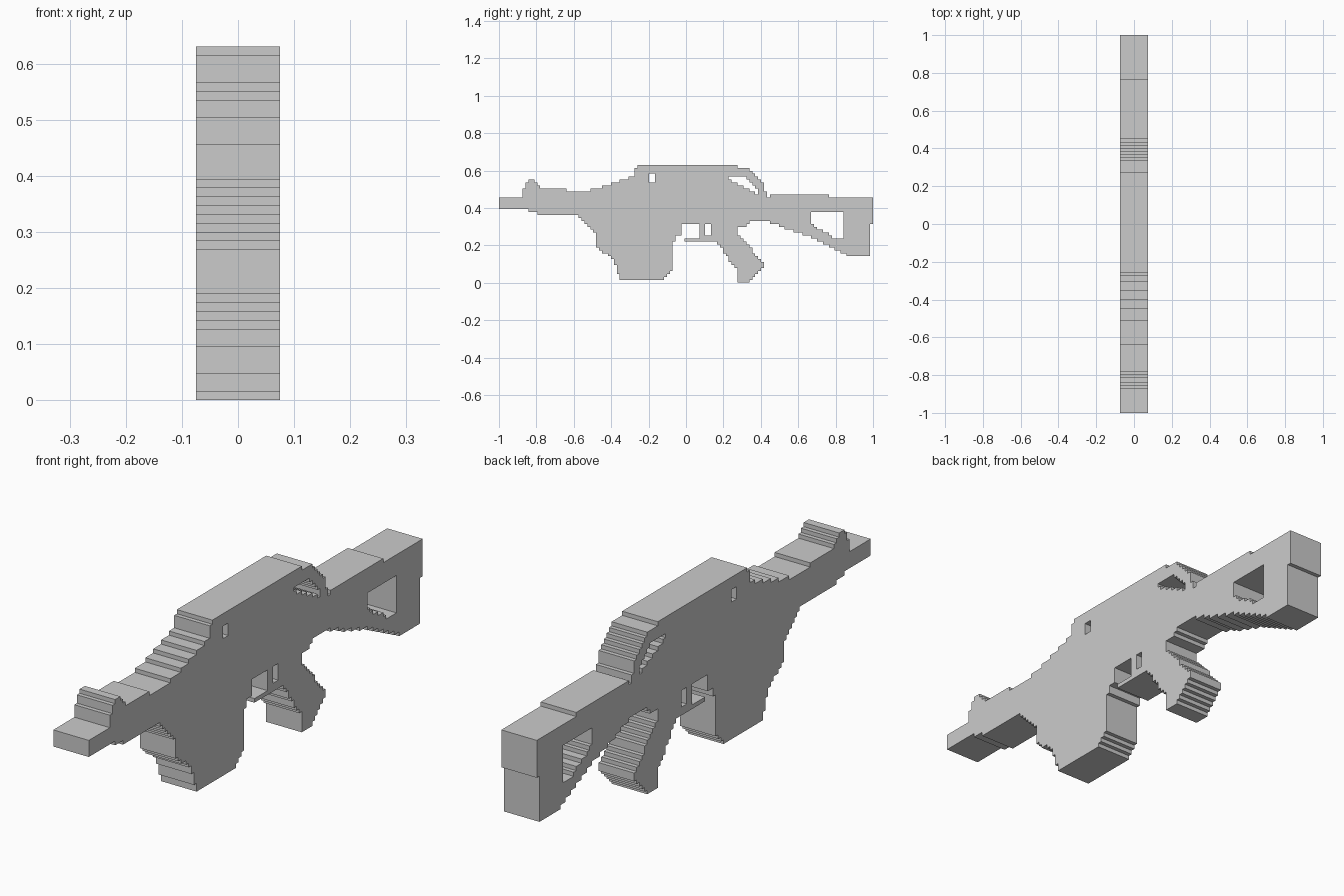
import bpy, bmesh, math

if "Cube" in bpy.data.objects:
    bpy.data.objects.remove(bpy.data.objects["Cube"])

U = 2 / 127          # size of one square of the stepped grid
HALF = 0.0745        # half thickness along x


def cells(poly):
    """Grid squares whose centre lies inside a (column, row) outline."""
    found = set()
    for i in range(127):
        for j in range(40):
            px, py, inside = i + 0.501, j + 0.499, False
            for (x1, y1), (x2, y2) in zip(poly, poly[1:] + poly[:1]):
                if (y1 > py) != (y2 > py) and px < x1 + (py - y1) * (x2 - x1) / (y2 - y1):
                    inside = not inside
            if inside:
                found.add((i, j))
    return found


def box(i1, j1, i2, j2):
    return {(i, j) for i in range(i1, i2) for j in range(j1, j2)}


def build(name, own, solid):
    """Extrude a set of squares; walls only where the whole silhouette ends."""
    bm = bmesh.new()

    def quad(points):
        bm.faces.new([bm.verts.new((x, i * U - 1, j * U)) for x, i, j in points])

    for i, j in own:
        ring = [(i, j), (i + 1, j), (i + 1, j + 1), (i, j + 1)]
        quad([(HALF, a, b) for a, b in ring])
        quad([(-HALF, a, b) for a, b in reversed(ring)])
        for (a, b), (c, d) in zip(ring, ring[1:] + ring[:1]):
            # the neighbour lies to the right of the edge direction
            if (i + d - b, j + a - c) not in solid:
                quad([(HALF, c, d), (HALF, a, b), (-HALF, a, b), (-HALF, c, d)])
    bmesh.ops.remove_doubles(bm, verts=bm.verts, dist=1e-4)
    bmesh.ops.dissolve_limit(bm, angle_limit=math.radians(1), verts=bm.verts, edges=bm.edges)
    mesh = bpy.data.meshes.new(name)
    bm.to_mesh(mesh)
    bm.free()
    bpy.context.collection.objects.link(bpy.data.objects.new(name, mesh))


# Simple outlines in grid squares; sloping edges turn into steps
parts = {
    "barrel": [(0, 25), (0, 29), (8, 29), (8, 32), (23, 32), (23, 31), (34, 31.7),
               (34, 23), (14, 23), (9, 25)],
    "front_sight": [(8, 29), (8, 31.5), (10, 35), (12, 35), (14, 32.5), (14, 29)],
    "receiver": [(34, 20), (34, 32), (46, 36.3), (46, 39), (47.5, 40), (79, 40), (85, 38.5),
                 (90, 33.5), (91, 29), (93, 29), (93, 21), (86, 21), (84, 19)],
    "magazine": [(25, 24), (33, 17), (33, 12), (39, 8), (41, 1), (56, 1), (59, 5),
                 (59, 13), (61, 17), (61, 24)],
    "trigger_guard": [(61, 17), (63, 14), (73, 14), (74, 21), (61, 21)],
    "grip": [(73, 21), (73, 15), (81, 4), (81, 0), (84, 0), (90.5, 6), (81, 16.5), (81, 21)],
    "stock": [(92, 29), (93, 30), (112, 30), (112, 29), (127, 29), (127, 20), (126, 20),
              (126, 9), (119, 9), (107, 15), (92, 20.5)],
}

# Openings through the full thickness: small slot, guard, sight arch, stock
cut = box(51, 34, 53, 37) | box(62, 15, 68, 20) | box(70, 16, 72, 20)
cut |= cells([(78, 35), (78, 36), (84, 36), (88, 32), (88, 30)])
cut |= cells([(106, 20), (106, 23.5), (117, 24), (117, 15), (114, 15)])

squares = {name: cells(outline) - cut for name, outline in parts.items()}
solid = set().union(*squares.values())
used = set()
for name, own in squares.items():
    build(name, own - used, solid)
    used |= own
